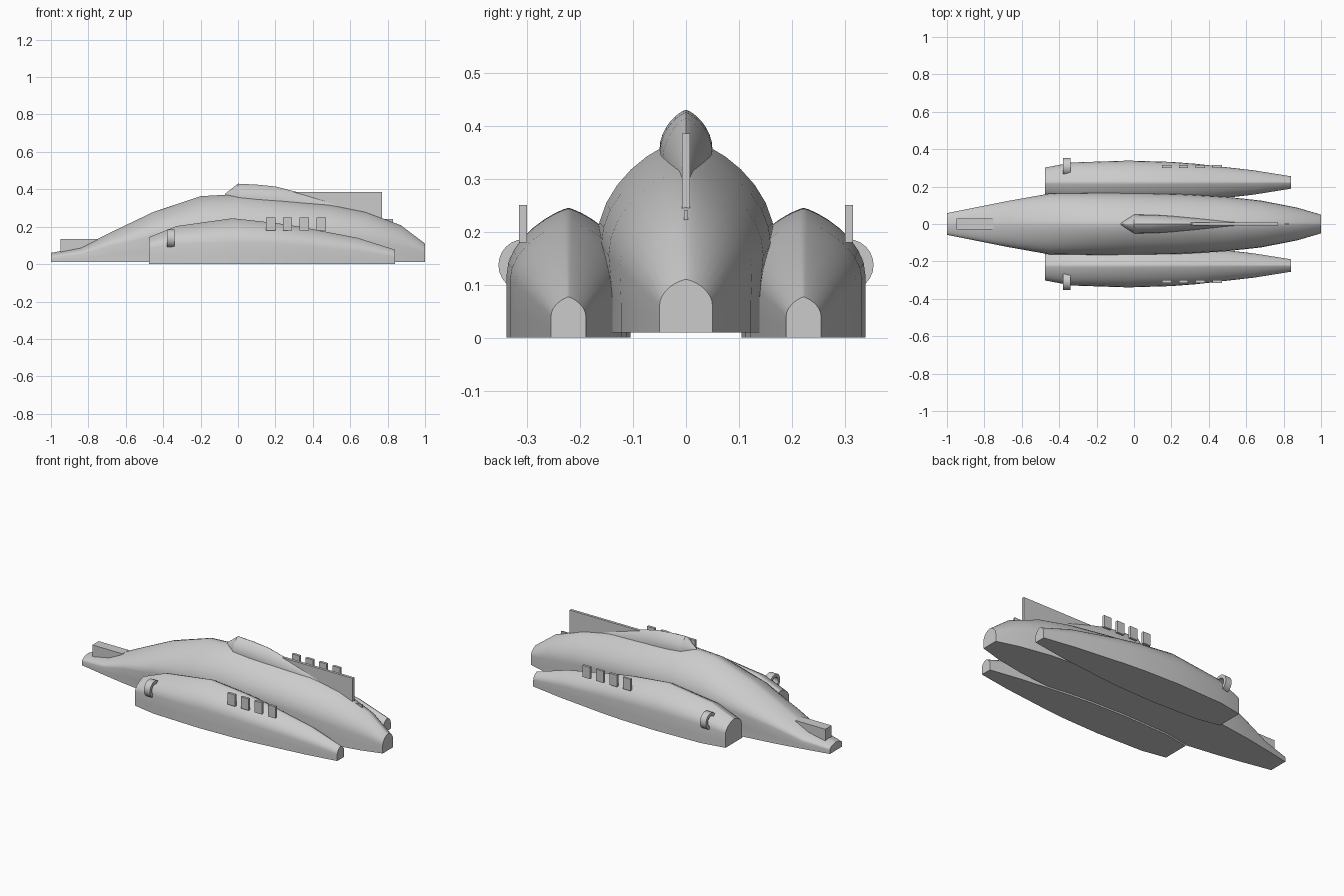
import bpy, bmesh, math
from mathutils import Matrix

cube = bpy.data.objects.get("Cube")
if cube:
    bpy.data.objects.remove(cube)

grey = bpy.data.materials.new("plain_grey")
grey.use_nodes = True
colour = (0.6, 0.6, 0.6, 1)
grey.diffuse_color = colour
grey.node_tree.nodes["Principled BSDF"].inputs["Base Color"].default_value = colour


def finish(name, bm, smooth=False):
    bmesh.ops.recalc_face_normals(bm, faces=bm.faces)
    mesh = bpy.data.meshes.new(name)
    bm.to_mesh(mesh)
    bm.free()
    mesh.materials.append(grey)
    ob = bpy.data.objects.new(name, mesh)
    bpy.context.collection.objects.link(ob)
    if smooth:
        bpy.ops.object.select_all(action='DESELECT')
        ob.select_set(True)
        bpy.context.view_layer.objects.active = ob
        bpy.ops.object.shade_smooth_by_angle(angle=math.radians(32))
    return ob


def loft(name, stations, base, power, y=0, steps=8):
    """Skin pointed-arch sections: x, half width, shoulder z, top z, foot factor."""
    bm = bmesh.new()
    rings = []
    for x, w, shoulder, top, foot in stations:
        half = [(w * foot, base), (w * foot, base + (shoulder - base) * 0.45)]
        for i in range(steps):
            h = math.sin(math.pi / 2 * i / steps)
            half.append((w * (1 - h * h) ** power, shoulder + (top - shoulder) * h))
        points = half + [(0, top)] + [(-a, b) for a, b in reversed(half)]
        rings.append([bm.verts.new((x, y + a, b)) for a, b in points])
    n = len(rings[0])
    for r, s in zip(rings, rings[1:]):
        for i in range(n):
            j = (i + 1) % n
            bm.faces.new((r[i], r[j], s[j], s[i]))
    bm.faces.new(rings[0])
    bm.faces.new(rings[-1])
    return finish(name, bm, True)


def box(name, x0, x1, y0, y1, z0, z1):
    bm = bmesh.new()
    bmesh.ops.create_cube(bm, size=1)
    bm.transform(Matrix.Translation(((x0 + x1) / 2, (y0 + y1) / 2, (z0 + z1) / 2))
                 @ Matrix.Diagonal((x1 - x0, y1 - y0, z1 - z0, 1)))
    return finish(name, bm)


def ring(name, x0, x1, y, z, outer, inner, n=24):
    bm = bmesh.new()
    loops = []
    for x, r in ((x0, inner), (x0, outer), (x1, outer), (x1, inner)):
        loops.append([bm.verts.new((x, y + r * math.cos(math.tau * i / n),
                                    z + r * math.sin(math.tau * i / n))) for i in range(n)])
    for k in range(4):
        a, b = loops[k], loops[(k + 1) % 4]
        for i in range(n):
            j = (i + 1) % n
            bm.faces.new((a[i], a[j], b[j], b[i]))
    return finish(name, bm, True)


# Main hull
loft("main_hull", [
    (-1, .058, .035, .06, 1), (-.84, .09, .055, .09, 1), (-.68, .122, .10, .17, .98),
    (-.45, .163, .15, .28, .93), (-.2, .168, .175, .363, .9), (0, .168, .18, .375, .9),
    (.25, .16, .175, .347, .92), (.49, .146, .155, .318, .95), (.68, .125, .13, .28, .98),
    (.87, .088, .095, .208, 1), (1, .05, .06, .11, 1)], .01, .7)

# Canopy on the hull's ridge
loft("canopy", [
    (-.07, .006, .36, .375, 1), (0, .05, .355, .43, 1), (.1, .049, .35, .425, 1),
    (.2, .043, .335, .415, 1), (.35, .03, .31, .377, 1), (.62, .004, .28, .298, 1)],
    .25, .75)

# Tail fin and the small stub behind it
box("tail_fin", .3, .77, -.008, .008, .2, .385)
box("fin_stub", .76, .83, -.004, .004, .2, .24)

# Block on the bow
box("bow_block", -.95, -.75, -.03, .03, .05, .135)

# Side pontoons with their rings and upright plates
pontoon = [
    (-.475, .08, .085, .145, 1), (-.33, .107, .108, .203, 1), (-.03, .117, .115, .245, 1),
    (.2, .11, .11, .22, 1), (.33, .1, .1, .2, 1), (.64, .065, .07, .14, 1),
    (.84, .033, .04, .077, 1)]
for side, s in (("left", 1), ("right", -1)):
    loft(side + "_pontoon", pontoon, 0, .8, s * .222)
    ring(side + "_ring", -.38, -.34, s * .305, .137, .049, .03)
    for k in range(4):
        x = .15 + .09 * k
        box(f"{side}_plate_{k + 1}", x, x + .05, s * .3, s * .315, .18, .25)
